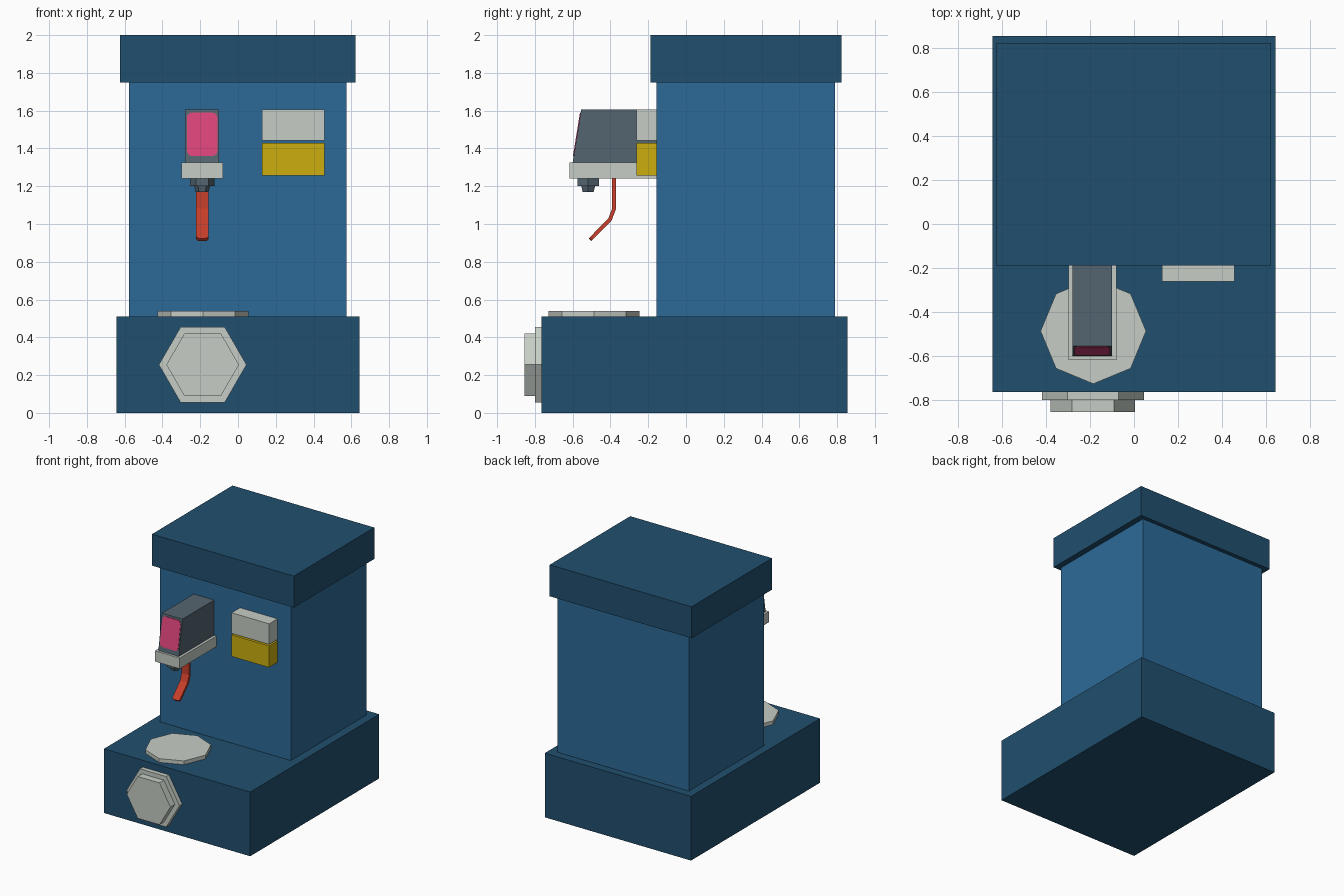
import bpy, bmesh, math
from mathutils import Vector

if "Cube" in bpy.data.objects:
    bpy.data.objects.remove(bpy.data.objects["Cube"])


def material(name, r, g, b):
    lin = [(c / 255 / 12.92 if c < 11 else ((c / 255 + 0.055) / 1.055) ** 2.4) for c in (r, g, b)]
    m = bpy.data.materials.new(name)
    m.diffuse_color = (*lin, 1)
    m.use_nodes = True
    m.node_tree.nodes["Principled BSDF"].inputs["Base Color"].default_value = m.diffuse_color
    return m


DARK_BLUE = material("dark blue", 32, 79, 110)
BLUE = material("mid blue", 44, 106, 151)
PALE = material("pale grey", 198, 205, 197)
SLATE = material("slate grey", 84, 101, 112)
YELLOW = material("yellow", 204, 175, 14)
PINK = material("pink", 221, 68, 122)
RED = material("red", 200, 62, 42)


def finish(name, bm, mat):
    bmesh.ops.recalc_face_normals(bm, faces=bm.faces)
    me = bpy.data.meshes.new(name)
    bm.to_mesh(me)
    bm.free()
    me.materials.append(mat)
    ob = bpy.data.objects.new(name, me)
    bpy.context.collection.objects.link(ob)
    return ob


def loft(bottom, top):
    """Closed solid between two matching outlines."""
    bm = bmesh.new()
    a = [bm.verts.new(p) for p in bottom]
    b = [bm.verts.new(p) for p in top]
    n = len(a)
    bm.faces.new(a)
    bm.faces.new(b)
    for i in range(n):
        bm.faces.new((a[i], a[(i + 1) % n], b[(i + 1) % n], b[i]))
    return bm


def box(name, x0, x1, y0, y1, z0, z1, mat):
    c = [(x0, y0), (x1, y0), (x1, y1), (x0, y1)]
    return finish(name, loft([(*p, z0) for p in c], [(*p, z1) for p in c]), mat)


def ngon(cx, cy, r, n):
    return [(cx + r * math.cos(2 * math.pi * i / n), cy + r * math.sin(2 * math.pi * i / n)) for i in range(n)]


def disc_z(name, cx, cy, r0, r1, n, z0, z1, mat):
    return finish(name, loft([(*p, z0) for p in ngon(cx, cy, r0, n)],
                             [(*p, z1) for p in ngon(cx, cy, r1, n)]), mat)


def disc_y(name, cx, cz, r, n, y0, y1, mat):
    c = ngon(cx, cz, r, n)
    return finish(name, loft([(x, y0, z) for x, z in c], [(x, y1, z) for x, z in c]), mat)


def side_profile(pts, x0, x1):
    return loft([(x0, y, z) for y, z in pts], [(x1, y, z) for y, z in pts])


# Main housing
box("base", -0.643, 0.643, -0.765, 0.855, 0, 0.51, DARK_BLUE)
box("cabinet", -0.578, 0.575, -0.157, 0.79, 0.51, 1.75, BLUE)
box("top_cap", -0.625, 0.622, -0.188, 0.823, 1.75, 2.0, DARK_BLUE)

# Drip plate and front knob
disc_z("drip_plate", -0.185, -0.487, 0.24, 0.24, 8, 0.51, 0.54, PALE)
disc_y("knob_flange", -0.187, 0.255, 0.232, 6, -0.80, -0.765, PALE)
disc_y("knob", -0.187, 0.255, 0.192, 6, -0.856, -0.80, PALE)

# Two-tone button block
box("upper_button", 0.127, 0.457, -0.262, -0.157, 1.441, 1.605, PALE)
box("lower_button", 0.127, 0.457, -0.262, -0.157, 1.258, 1.429, YELLOW)

# Dispenser head with sloped front, on a pale tray
finish("dispenser_head", side_profile(
    [(-0.157, 1.325), (-0.60, 1.325), (-0.555, 1.605), (-0.157, 1.605)], -0.28, -0.10), SLATE)
box("dispenser_tray", -0.298, -0.08, -0.618, -0.157, 1.24, 1.325, PALE)

# Pink rounded panel on the sloped front
outline = []
for cx, cz, start in ((-0.137, 1.562, 0), (-0.243, 1.562, 90), (-0.243, 1.388, 180), (-0.137, 1.388, 270)):
    for k in range(4):
        a = math.radians(start + 30 * k)
        outline.append((cx + 0.028 * math.cos(a), cz + 0.028 * math.sin(a)))
slope = lambda z: -0.60 + (z - 1.325) * 0.045 / 0.28
finish("dispenser_panel", loft([(x, slope(z) - 0.004, z) for x, z in outline],
                               [(x, slope(z) + 0.002, z) for x, z in outline]), PINK)

# Hexagonal nozzle
disc_z("nozzle_nut", -0.19, -0.518, 0.065, 0.065, 6, 1.20, 1.24, SLATE)
disc_z("nozzle_tip", -0.19, -0.518, 0.034, 0.042, 6, 1.17, 1.20, SLATE)

# Bent lever: centre line thickened into a strip, tip corners rounded
path = [Vector(p) for p in ((-0.381, 1.245), (-0.381, 1.08), (-0.403, 1.023), (-0.508, 0.917))]
left, right = [], []
for i, p in enumerate(path):
    d0 = (p - path[max(i - 1, 0)]).normalized() if i else (path[1] - p).normalized()
    d1 = (path[i + 1] - p).normalized() if i < len(path) - 1 else d0
    t = (d0 + d1).normalized()
    n = Vector((-t.y, t.x)) * 0.01 / t.dot(d0)
    left.append(p + n)
    right.append(p - n)
bm = side_profile([tuple(p) for p in left + right[::-1]], -0.222, -0.156)
tip = [e for e in bm.edges if all(v.co.z < 0.94 for v in e.verts)
       and abs(e.verts[0].co.x - e.verts[1].co.x) < 0.001]
bmesh.ops.bevel(bm, geom=tip, offset=0.018, segments=3, profile=0.5, affect='EDGES')
finish("lever", bm, RED)
